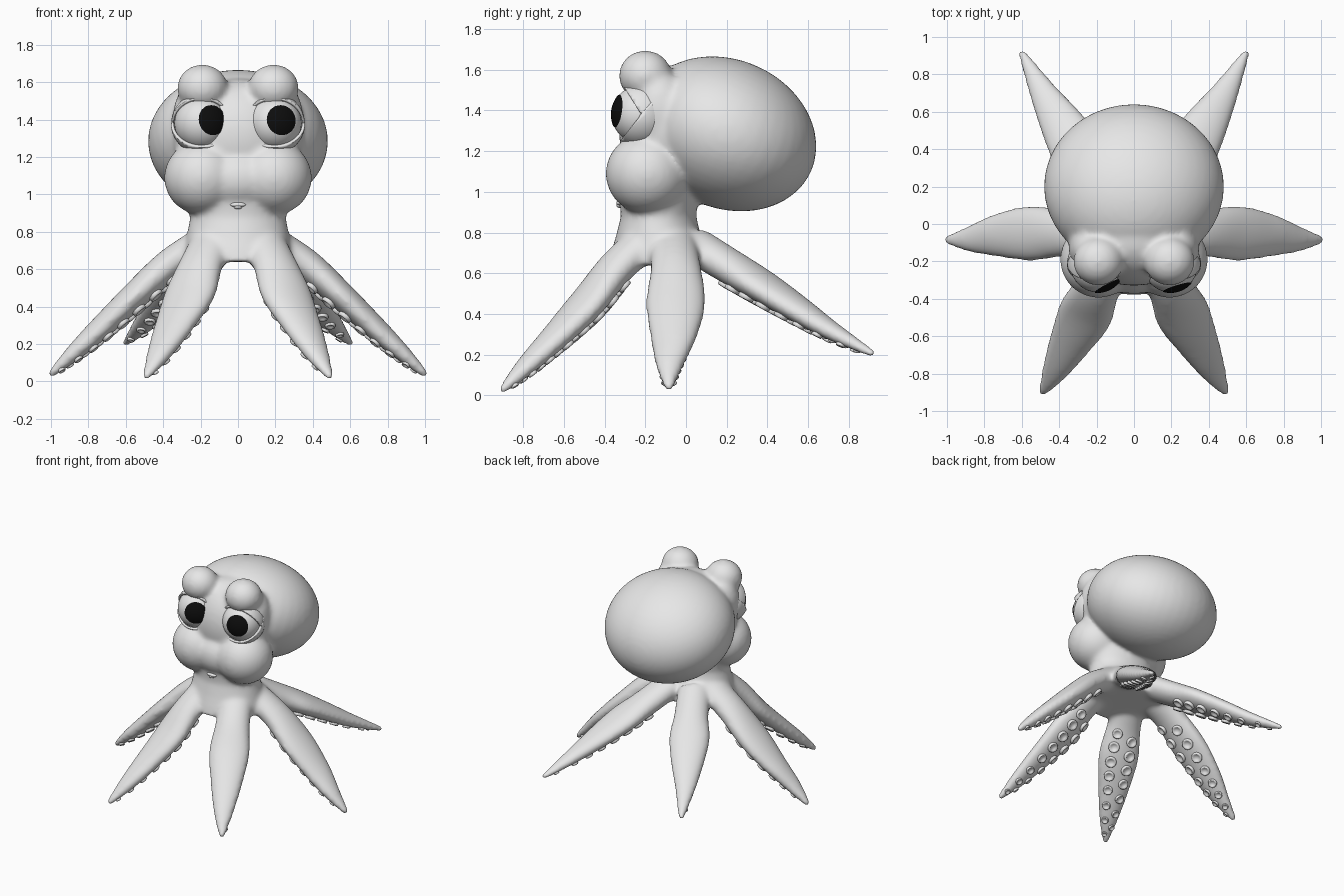
import bpy, bmesh, math
from mathutils import Vector, Matrix, Euler

if "Cube" in bpy.data.objects:
    bpy.data.objects.remove(bpy.data.objects["Cube"])


def material(name, value):
    m = bpy.data.materials.new(name)
    m.use_nodes = True
    color = (value, value, value, 1)
    m.diffuse_color = color
    m.node_tree.nodes["Principled BSDF"].inputs["Base Color"].default_value = color
    return m


grey = material("soft grey", 0.8)
black = material("pupil black", 0.004)


def finish(bm, name, mat):
    bmesh.ops.recalc_face_normals(bm, faces=bm.faces)
    for f in bm.faces:
        f.smooth = True
    me = bpy.data.meshes.new(name)
    bm.to_mesh(me)
    bm.free()
    me.materials.append(mat)
    ob = bpy.data.objects.new(name, me)
    bpy.context.collection.objects.link(ob)
    return ob


def ellipsoid(bm, center, radii, tilt=0):
    m = Matrix.LocRotScale(Vector(center), Euler((math.radians(tilt), 0, 0)), Vector(radii))
    bmesh.ops.create_uvsphere(bm, u_segments=40, v_segments=24, radius=1, matrix=m)


def loft(bm, frames, n=20):
    """Skin elliptical rings, each given as centre and two half axes."""
    rings = []
    for c, u, v in frames:
        angles = [math.tau * i / n for i in range(n)]
        rings.append([bm.verts.new(c + u * math.cos(a) + v * math.sin(a)) for a in angles])
    for a, b in zip(rings, rings[1:]):
        for i in range(n):
            bm.faces.new((a[i], a[(i + 1) % n], b[(i + 1) % n], b[i]))
    bm.faces.new(rings[0])
    bm.faces.new(rings[-1])


def spline(points, t):
    """Catmull-Rom value at t from 0 to 1."""
    k = t * (len(points) - 1)
    i = min(int(k), len(points) - 2)
    f = k - i
    p0, p1 = points[max(i - 1, 0)], points[i]
    p2, p3 = points[i + 1], points[min(i + 2, len(points) - 1)]
    return p1 + ((p2 - p0) * f + (p0 * 2 - p1 * 5 + p2 * 4 - p3) * f ** 2
                 + (p1 * 3 - p0 - p2 * 3 + p3) * f ** 3) * 0.5


# Arm centre lines, half widths and half thicknesses from root to tip
ARMS = {
    "front": [(.13, -.2, .76), (.2, -.35, .62), (.26, -.48, .46), (.335, -.62, .31), (.42, -.78, .15), (.495, -.91, .02)],
    "side": [(.15, -.07, .76), (.36, -.05, .63), (.55, -.05, .46), (.72, -.06, .3), (.87, -.08, .16), (1.01, -.085, .03)],
    "back": [(.1, .04, .74), (.2, .22, .63), (.29, .37, .54), (.39, .54, .43), (.49, .71, .32), (.605, .925, .2)],
}
WIDTHS = [.12, .125, .148, .12, .075, .022]
DEPTHS = [.09, .085, .075, .063, .047, .02]


def arm_frame(points, t):
    c = spline(points, t)
    along = (spline(points, min(t + .02, 1)) - spline(points, max(t - .02, 0))).normalized()
    side = along.cross(Vector((0, 0, 1))).normalized()
    up = side.cross(along)
    return c, side * spline(WIDTHS, t), up * spline(DEPTHS, t)


arms = []
for path in ARMS.values():
    for s in (1, -1):
        arms.append([Vector((x * s, y, z)) for x, y, z in path])

# Body: overlapping volumes fused into one smooth skin
bm = bmesh.new()
ellipsoid(bm, (0, .2, 1.285), (.482, .455, .365), -24)        # mantle
ellipsoid(bm, (0, -.08, 1.3), (.35, .25, .32))               # face
ellipsoid(bm, (0, -.15, 1.08), (.28, .225, .19))             # muzzle
for s in (1, -1):
    ellipsoid(bm, (s * .19, -.19, 1.09), (.205, .205, .2))   # cheek
    ellipsoid(bm, (s * .23, -.13, 1.4), (.12, .13, .2))      # temple
    ellipsoid(bm, (s * .19, -.2, 1.57), (.135, .13, .125))   # brow
trunk = [(.64, .29, .25), (.7, .29, .235), (.78, .275, .21), (.88, .255, .185), (1.05, .3, .2)]
loft(bm, [(Vector((0, -.135, z)), Vector((rx, 0, 0)), Vector((0, ry, 0))) for z, rx, ry in trunk], 40)
for arm in arms:
    loft(bm, [arm_frame(arm, i / 24) for i in range(25)])
body = finish(bm, "body", grey)
remesh = body.modifiers.new("fuse", "REMESH")
remesh.mode = "VOXEL"
remesh.voxel_size = .014
remesh.use_smooth_shade = True
soften = body.modifiers.new("soften", "SMOOTH")
soften.factor = .5
soften.iterations = 18

bpy.context.view_layer.update()
skin = body.evaluated_get(bpy.context.evaluated_depsgraph_get())

# Suckers: two staggered rows of shallow cups under each arm
CUP = [(.9, -.35), (1, .1), (.95, .4), (.78, .48), (.55, .2), (.1, .12)]
bm = bmesh.new()
for arm in arms:
    for i in range(15):
        t = .24 + .048 * i
        c, side, up = arm_frame(arm, t)
        lateral = side * (.42 if i % 2 else -.42)
        n = up.normalized()
        hit, pos, normal, _ = skin.ray_cast(c + lateral - n * .2, n)
        if not hit or (pos - c).length > .2:
            continue
        r = .012 + side.length * .2
        u = normal.orthogonal().normalized()
        v = normal.cross(u)
        loft(bm, [(pos + normal * h * r, u * r * k, v * r * k) for k, h in CUP], 14)
finish(bm, "suckers", grey)

# Mouth: small pursed lip pressed into the muzzle
hit, pos, normal, _ = skin.ray_cast(Vector((0, -1, .945)), Vector((0, 1, 0)))
bm = bmesh.new()
ellipsoid(bm, pos, (.042, .016, .013))
ellipsoid(bm, pos + Vector((0, 0, -.012)), (.022, .016, .012))
finish(bm, "mouth", grey)


def cap(name, center, radius, normal, offset, mat, thickness=0):
    """Part of a sphere on the normal's side of a plane."""
    bm = bmesh.new()
    ellipsoid(bm, center, (radius,) * 3)
    normal = Vector(normal).normalized()
    bmesh.ops.bisect_plane(bm, geom=bm.verts[:] + bm.edges[:] + bm.faces[:],
                           plane_co=center + normal * offset, plane_no=normal, clear_inner=True)
    ob = finish(bm, name, mat)
    if thickness:
        mod = ob.modifiers.new("thickness", "SOLIDIFY")
        mod.thickness = thickness
        mod.offset = 1
    return ob


# Eyes: ball, pupil looking to the left, upper and lower lids
R = .145
for label, s, dx in (("left", 1, .042), ("right", -1, .066)):
    c = Vector((s * .195, -.22, 1.38))
    bm = bmesh.new()
    ellipsoid(bm, c, (R, R, R))
    finish(bm, label + "_eyeball", grey)
    gaze = (dx, -math.sqrt(R * R - dx * dx - .0004), .02)
    cap(label + "_pupil", c, R + .004, gaze, R * .86, black)
    cap(label + "_upper_lid", c, R + .003, (0, 1.6, 1), 0, grey, .014)
    cap(label + "_lower_lid", c, R + .003, (0, 1.25, -1), 0, grey, .016)
